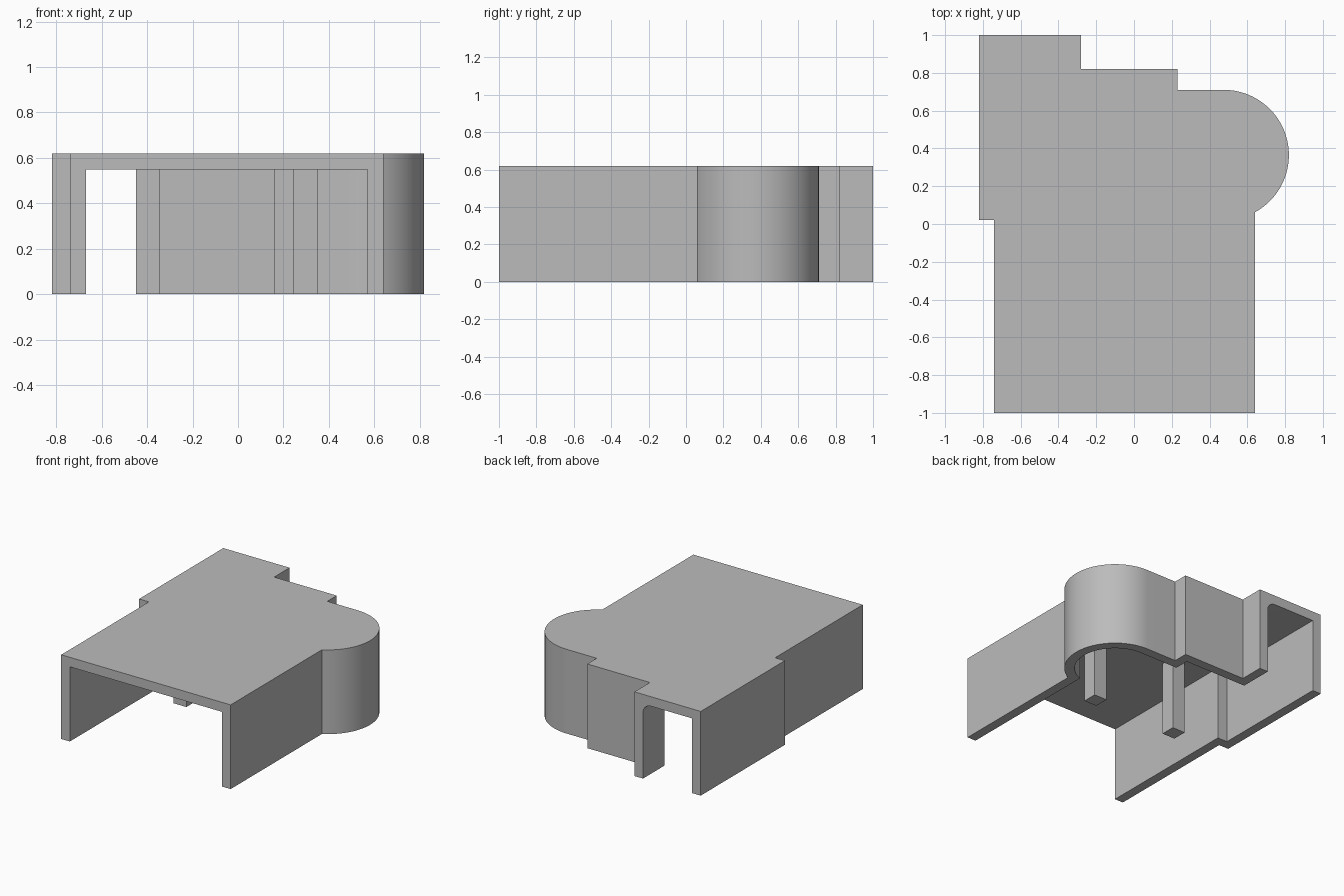
import bpy
import bmesh
from math import acos, asin, cos, pi, sin

cube = bpy.data.objects.get("Cube")
if cube:
    bpy.data.objects.remove(cube, do_unlink=True)

HEIGHT, CEILING, WALL = 0.62, 0.55, 0.07
CX, CY, RADIUS = 0.475, 0.365, 0.345

grey = bpy.data.materials.new("plain_grey")
grey.use_nodes = True
grey.diffuse_color = (0.5, 0.5, 0.5, 1)
grey.node_tree.nodes["Principled BSDF"].inputs["Base Color"].default_value = (0.5, 0.5, 0.5, 1)


def prism(name, outline, z0, z1):
    """Extrude a counter-clockwise outline from z0 to z1."""
    bm = bmesh.new()
    face = bm.faces.new([bm.verts.new((x, y, z0)) for x, y in outline])
    top = bmesh.ops.extrude_face_region(bm, geom=[face])["geom"]
    verts = [v for v in top if isinstance(v, bmesh.types.BMVert)]
    bmesh.ops.translate(bm, verts=verts, vec=(0, 0, z1 - z0))
    bmesh.ops.recalc_face_normals(bm, faces=bm.faces)
    mesh = bpy.data.meshes.new(name)
    bm.to_mesh(mesh)
    bm.free()
    mesh.materials.append(grey)
    obj = bpy.data.objects.new(name, mesh)
    bpy.context.collection.objects.link(obj)
    return obj


def rect(x0, x1, y0, y1):
    return [(x0, y0), (x1, y0), (x1, y1), (x0, y1)]


def outline(t, front, back):
    """Plan of the cover, set inwards by t."""
    r, side = RADIUS - t, 0.64 - t
    start = -acos((side - CX) / r)
    steps = 48
    arc = [start + (pi / 2 - start) * i / steps for i in range(steps + 1)]
    return ([(-0.74 + t, front), (side, front)]
            + [(CX + r * cos(a), CY + r * sin(a)) for a in arc]
            + [(0.23 - t, 0.71 - t), (0.23 - t, 0.82 - t),
               (-0.28 - t, 0.82 - t), (-0.28 - t, back),
               (-0.82 + t, back), (-0.82 + t, 0.02 + t), (-0.74 + t, 0.02 + t)])


def boolean(target, tool, operation):
    mod = target.modifiers.new(tool.name, 'BOOLEAN')
    mod.object, mod.operation, mod.solver = tool, operation, 'EXACT'


# Stepped cover body
cover = prism("cover_shell", outline(0, -1, 1), 0, HEIGHT)

# Room cutter: open at the front and underneath; its back part stops at the rear wall
room = prism("room_cutter", [(x, min(y, 0.82 - WALL)) for x, y in outline(WALL, -1.2, 0.76)
                             if not (y > 0.755 and x > -0.5)], -0.2, CEILING)

# Rear doorway cutter with one rounded upper corner
door = prism("doorway_cutter", rect(-0.82 + WALL, -0.28 - WALL, 0.6, 1.2), -0.2, CEILING)
bm = bmesh.new()
bm.from_mesh(door.data)
edge = [e for e in bm.edges
        if all(v.co.x > -0.5 and v.co.z > 0.5 for v in e.verts)]
bmesh.ops.bevel(bm, geom=edge, offset=0.065, segments=10, profile=0.5, affect='EDGES')
bm.to_mesh(door.data)
bm.free()

for cutter in (room, door):
    boolean(cover, cutter, 'DIFFERENCE')

# Apply the cuts and remove the cutters
bpy.context.view_layer.objects.active = cover
cover.select_set(True)
for mod in list(cover.modifiers):
    bpy.ops.object.modifier_apply(modifier=mod.name)
for cutter in (room, door):
    bpy.data.objects.remove(cutter, do_unlink=True)
bpy.ops.object.shade_smooth_by_angle(angle=pi / 6)

# Two square posts under the ceiling
for name, x in (("right_post", -0.45), ("left_post", 0.245)):
    prism(name, rect(x, x + 0.105, -0.108, 0), 0, CEILING)
